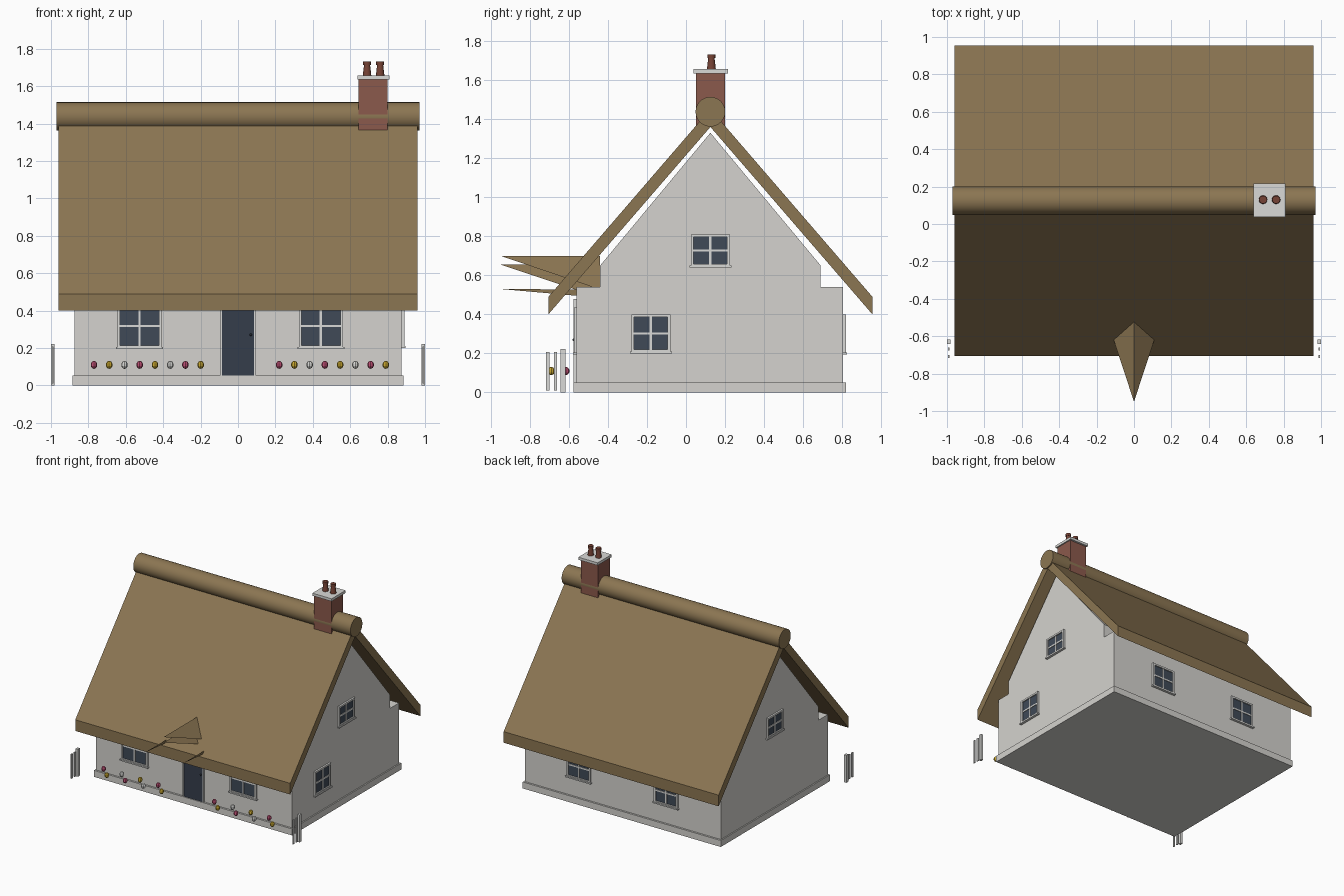
import bpy
import bmesh
from math import pi

old = bpy.data.objects.get("Cube")
if old:
    bpy.data.objects.remove(old, do_unlink=True)


def material(name, r, g, b):
    m = bpy.data.materials.new(name)
    m.use_nodes = True
    m.diffuse_color = (r, g, b, 1)
    m.node_tree.nodes["Principled BSDF"].inputs["Base Color"].default_value = (r, g, b, 1)
    return m


PLASTER = material("plaster", .66, .65, .62)
THATCH = material("thatch", .26, .18, .085)
BRICK = material("brick", .26, .10, .072)
CLAY = material("clay", .18, .055, .035)
GLASS = material("glass", .05, .067, .095)
DOOR = material("door_paint", .035, .047, .07)
TRIM = material("white_trim", .70, .70, .68)
PINK = material("pink_petal", .52, .08, .18)
YELLOW = material("yellow_petal", .60, .40, .03)
MID_Y = .125    # depth of the ridge line


def mesh_object(name, bm, mat):
    me = bpy.data.meshes.new(name)
    bmesh.ops.recalc_face_normals(bm, faces=bm.faces)
    bm.to_mesh(me)
    bm.free()
    me.materials.append(mat)
    ob = bpy.data.objects.new(name, me)
    bpy.context.collection.objects.link(ob)
    return ob


def add_box(bm, x0, x1, y0, y1, z0, z1):
    verts = bmesh.ops.create_cube(bm, size=1)["verts"]
    for v in verts:
        v.co = ((x0 + x1) / 2 + v.co.x * (x1 - x0),
                (y0 + y1) / 2 + v.co.y * (y1 - y0),
                (z0 + z1) / 2 + v.co.z * (z1 - z0))


def box(name, mat, *bounds):
    bm = bmesh.new()
    add_box(bm, *bounds)
    return mesh_object(name, bm, mat)


def prism(name, mat, profile, half):
    """Extrude a (y, z) profile along x."""
    bm = bmesh.new()
    face = bm.faces.new([bm.verts.new((-half, y, z)) for y, z in profile])
    out = bmesh.ops.extrude_face_region(bm, geom=[face])["geom"]
    bmesh.ops.translate(bm, vec=(2 * half, 0, 0),
                        verts=[g for g in out if isinstance(g, bmesh.types.BMVert)])
    return mesh_object(name, bm, mat)


# Walls and plinth
box("plinth", PLASTER, -.885, .885, -.575, .82, 0, .052)
box("walls", PLASTER, -.875, .875, -.56, .805, .05, .54)
prism("gable_walls", PLASTER,
      [(-.44, .53), (-.44, .65), (MID_Y, 1.33), (.69, .65), (.69, .53)], .875)

# Thatched roof with rolled ridge
prism("thatched_roof", THATCH,
      [(-.705, .40), (-.705, .49), (MID_Y, 1.452), (.955, .49), (.955, .40), (MID_Y, 1.36)], .96)
bpy.ops.mesh.primitive_cylinder_add(vertices=32, radius=.076, depth=1.94,
                                    location=(0, MID_Y, 1.438), rotation=(0, pi / 2, 0))
ridge = bpy.context.object
ridge.name = "ridge_roll"
ridge.data.materials.append(THATCH)
bpy.ops.object.shade_smooth_by_angle()

# Porch hood of open thatch blades, mirrored about the door
bm = bmesh.new()
front, back, eave = -.95, -.44, .168
for s in (-1, 1):
    blades = [
        [(0, front, .70), (0, back, .70), (s * eave, back, .527)],
        [(0, front, .655), (0, back, .655), (s * eave, back, .485)],
        [(s * eave, front, .53), (s * eave, back, .527), (s * eave, back, .485)],
    ]
    for blade in blades:
        bm.faces.new([bm.verts.new(p) for p in blade])
mesh_object("porch_hood", bm, THATCH)

# Chimney
box("chimney_stack", BRICK, .645, .80, .05, .20, 1.36, 1.64)
box("chimney_cap", TRIM, .638, .81, .038, .216, 1.635, 1.656)
for i, x in enumerate((.69, .76)):
    bpy.ops.mesh.primitive_cone_add(vertices=16, radius1=.023, radius2=.016, depth=.06,
                                    location=(x, MID_Y + .005, 1.685))
    pot = bpy.context.object
    pot.name = f"chimney_pot_{i + 1}"
    bpy.ops.object.shade_smooth_by_angle()
    bpy.ops.mesh.primitive_cylinder_add(vertices=16, radius=.021, depth=.02,
                                        location=(x, MID_Y + .005, 1.722))
    rim = bpy.context.object
    rim.name = f"chimney_pot_rim_{i + 1}"
    bpy.ops.object.shade_smooth_by_angle()
    for ob in (pot, rim):
        ob.data.materials.append(CLAY)


def window(name, location, turn, w, h):
    """Window facing -y at its origin, then turned onto its wall."""
    hw, t, d = w / 2, .014, -.014
    bm = bmesh.new()
    for s in (-1, 1):
        edge = s * (hw - t / 2)
        add_box(bm, edge - t / 2, edge + t / 2, d, .01, 0, h)
    add_box(bm, -hw, hw, d, .01, h - t, h)
    add_box(bm, -hw, hw, d, .01, 0, t)
    add_box(bm, -.006, .006, -.009, .01, 0, h)
    add_box(bm, -hw, hw, -.009, .01, h / 2 - .006, h / 2 + .006)
    add_box(bm, -hw - .008, hw + .008, -.02, .01, -.005, .005)
    frame = mesh_object(name + "_frame", bm, TRIM)
    pane = box(name + "_glass", GLASS, -hw + .005, hw - .005, -.004, .004, .005, h - .005)
    for ob in (frame, pane):
        ob.location = location
        ob.rotation_euler.z = turn


window("front_window_right", (-.527, -.56, .20), 0, .236, .235)
window("front_window_left", (.443, -.56, .20), 0, .236, .235)
window("back_window_left", (.39, .805, .20), pi, .21, .20)
window("back_window_right", (-.39, .805, .20), pi, .21, .20)
window("gable_window_left", (.875, MID_Y, .645), pi / 2, .20, .165)
window("gable_window_right", (-.875, MID_Y, .645), -pi / 2, .20, .165)
window("side_window", (.875, -.18, .205), pi / 2, .20, .195)

# Door, frame and knob
box("door", DOOR, -.086, .086, -.568, -.55, .052, .47)
bm = bmesh.new()
for s in (-1, 1):
    add_box(bm, s * .09 - .005, s * .09 + .005, -.575, -.55, .052, .48)
add_box(bm, -.095, .095, -.575, -.55, .47, .48)
mesh_object("door_frame", bm, TRIM)
bpy.ops.mesh.primitive_uv_sphere_add(segments=8, ring_count=6, radius=.007,
                                     location=(.068, -.574, .27))
bpy.context.object.name = "door_knob"
bpy.context.object.data.materials.append(DOOR)

# Two staggered flower rows
petals = (PINK, YELLOW, TRIM)
for side, start in (("right", -.77), ("left", .22)):
    for i in range(8):
        bpy.ops.mesh.primitive_uv_sphere_add(
            segments=8, ring_count=5, radius=.018,
            location=(start + i * .0815, -.69 if i % 2 else -.615, .11))
        flower = bpy.context.object
        flower.name = f"flower_{side}_{i + 1}"
        flower.scale.z = 1.2
        flower.data.materials.append(petals[i % 3])

# Short fence at each front corner
for side, s in (("right", -1), ("left", 1)):
    bm = bmesh.new()
    for y in (-.708, -.668):
        add_box(bm, s * .99 - .004, s * .99 + .004, y - .008, y + .008, .01, .208)
    add_box(bm, s * .99 - .01, s * .99 + .01, -.642, -.617, 0, .222)
    mesh_object(f"fence_{side}", bm, TRIM)
